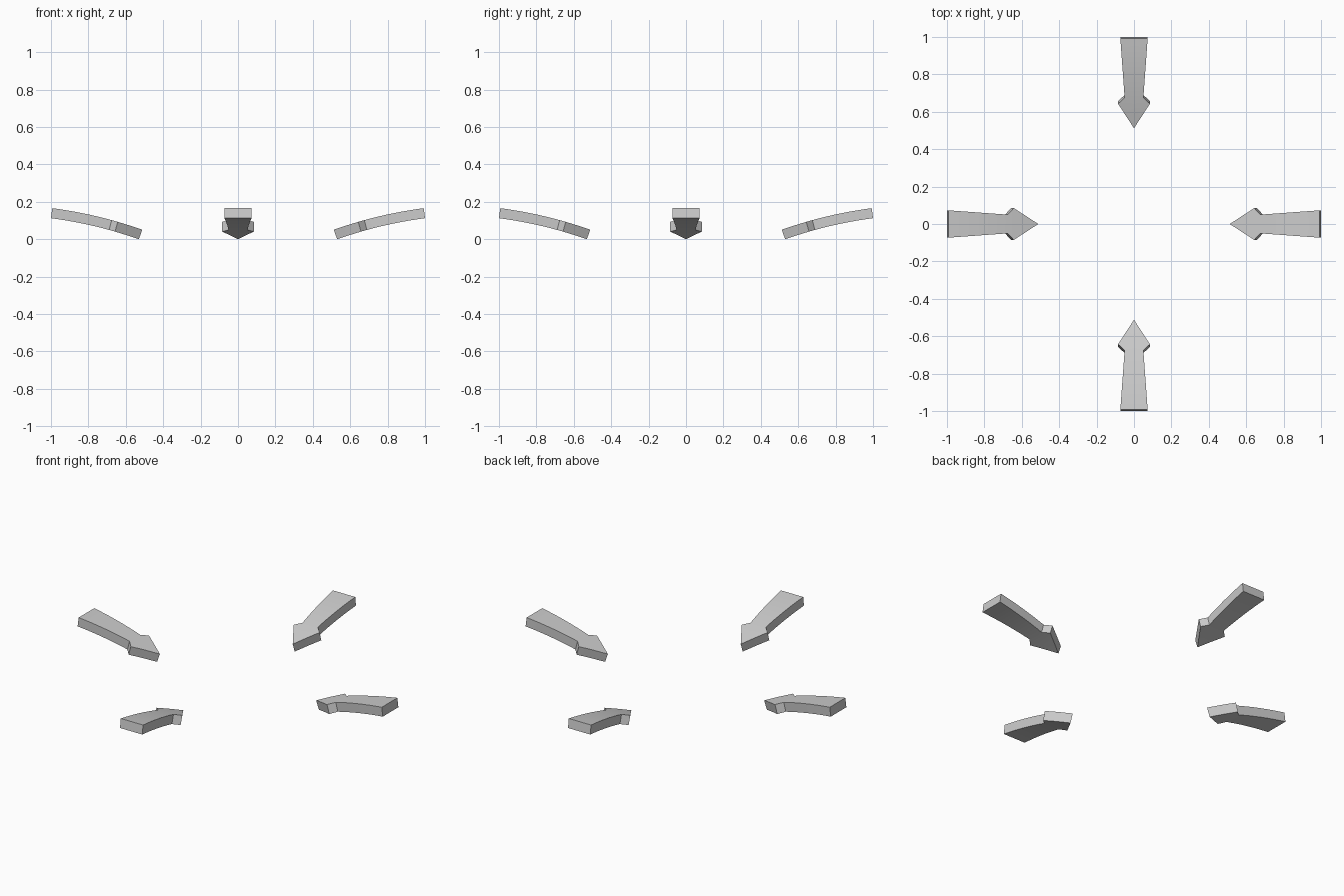
import bpy, bmesh, math
from mathutils import Matrix

if "Cube" in bpy.data.objects:
    bpy.data.objects.remove(bpy.data.objects["Cube"])

R, A_TIP, A_END, THICK = 2.305, 0.34, 0.13, 0.054
CX = 1.0 + R * math.sin(A_END)
CZ = -R * math.cos(A_TIP)

# (fraction along arc from tip, half width): head, barb, notch, flaring shaft
stations = [(0, 0), (0.14, 0.043), (0.277, 0.085), (0.345, 0.05)]
stations += [(0.345 + 0.655 * i / 8, 0.05 + 0.023 * i / 8) for i in range(1, 9)]


def arc_point(f, radius):
    a = A_TIP + (A_END - A_TIP) * f
    return CX - radius * math.sin(a), CZ + radius * math.cos(a)


def make_arrow(name, angle):
    bm = bmesh.new()
    rings = []
    for f, w in stations:
        xb, zb = arc_point(f, R)
        xt, zt = arc_point(f, R + THICK)
        rings.append([bm.verts.new(p) for p in (
            (xb, -w, zb), (xb, 0, zb), (xb, w, zb),
            (xt, w, zt), (xt, 0, zt), (xt, -w, zt))])
    for a, b in zip(rings, rings[1:]):
        for i in range(6):
            j = (i + 1) % 6
            bm.faces.new((a[i], a[j], b[j], b[i]))
    bm.faces.new(rings[-1])
    # collapse the pointed tip to a single vertical edge
    bmesh.ops.remove_doubles(bm, verts=bm.verts[:], dist=1e-5)
    bmesh.ops.recalc_face_normals(bm, faces=bm.faces[:])
    bm.transform(Matrix.Rotation(angle, 4, 'Z'))
    me = bpy.data.meshes.new(name)
    bm.to_mesh(me)
    bm.free()
    ob = bpy.data.objects.new(name, me)
    bpy.context.collection.objects.link(ob)
    bpy.ops.object.select_all(action='DESELECT')
    ob.select_set(True)
    bpy.context.view_layer.objects.active = ob
    bpy.ops.object.shade_smooth_by_angle(angle=math.radians(25))


# four arrows pointing at the centre
for i, side in enumerate(("right", "back", "left", "front")):
    make_arrow("arrow_" + side, i * math.pi / 2)
